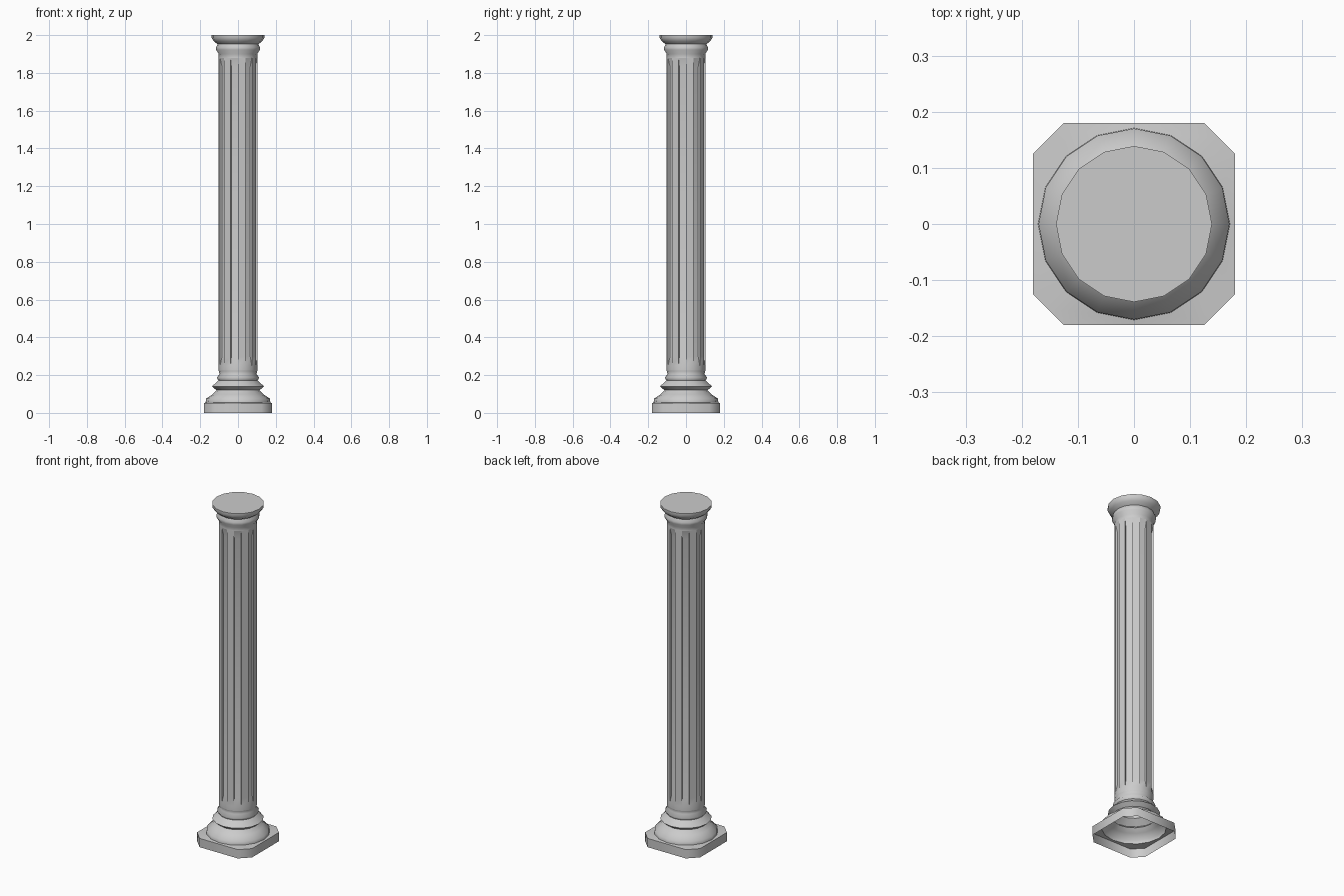
import bpy, bmesh, math

if "Cube" in bpy.data.objects:
    bpy.data.objects.remove(bpy.data.objects["Cube"])

SIDES = 16
STEP = 2 * math.pi / SIDES


def circle(r, z):
    return [(r * math.cos(k * STEP), r * math.sin(k * STEP), z) for k in range(SIDES)]


def plinth_ring(h, c, z):
    # square with cut corners, 16 points matching the round rings
    m = (h + c) / 2
    quarter = [(h, 0), (h, c), (m, m), (c, h)]
    pts = []
    for _ in range(4):
        pts += [(x, y, z) for x, y in quarter]
        quarter = [(-y, x) for x, y in quarter]
    return pts


def fluted_ring(r, depth, z):
    # every second facet is sunk between two radial walls
    pts = []
    for k in range(1, SIDES, 2):
        for ang, rad in ((k, r), (k, r - depth), (k + 1, r - depth), (k + 1, r)):
            a = ang * STEP
            pts.append((rad * math.cos(a), rad * math.sin(a), z))
    return pts


def skin(name, rings, cap=False, angle=60):
    bm = bmesh.new()
    loops = [[bm.verts.new(p) for p in ring] for ring in rings]
    for lo, hi in zip(loops, loops[1:]):
        n = len(lo)
        for i in range(n):
            j = (i + 1) % n
            bm.faces.new((lo[i], lo[j], hi[j], hi[i]))
    if cap:
        bm.faces.new(loops[-1])
    bmesh.ops.remove_doubles(bm, verts=bm.verts[:], dist=1e-5)
    mesh = bpy.data.meshes.new(name)
    bm.to_mesh(mesh)
    bm.free()
    obj = bpy.data.objects.new(name, mesh)
    bpy.context.collection.objects.link(obj)
    bpy.ops.object.select_all(action='DESELECT')
    obj.select_set(True)
    bpy.context.view_layer.objects.active = obj
    bpy.ops.object.shade_smooth_by_angle(angle=math.radians(angle))
    return obj


R = 0.103

# base: open-bottomed plinth rising into round mouldings
base_profile = [(0.171, 0.055), (0.170, 0.075), (0.135, 0.098), (0.114, 0.12),
                (0.138, 0.14), (0.104, 0.172), (0.113, 0.187), (0.098, 0.205),
                (R, 0.225)]
skin("base", [plinth_ring(0.18, 0.125, 0.0), plinth_ring(0.18, 0.125, 0.052)]
     + [circle(r, z) for r, z in base_profile], angle=75)

# shaft: eight shallow flutes that run out at both ends
skin("shaft", [fluted_ring(R, d, z) for d, z in
               [(0, 0.225), (0, 0.25), (0.012, 0.30),
                (0.012, 1.83), (0, 1.88)]], angle=40)

# capital: neck ring and flared cap, closed on top
cap_profile = [(R, 1.88), (0.102, 1.90), (0.116, 1.922), (0.116, 1.935),
               (0.108, 1.952), (0.128, 1.967), (0.139, 1.984), (0.139, 2.0)]
skin("capital", [circle(r, z) for r, z in cap_profile], cap=True)
